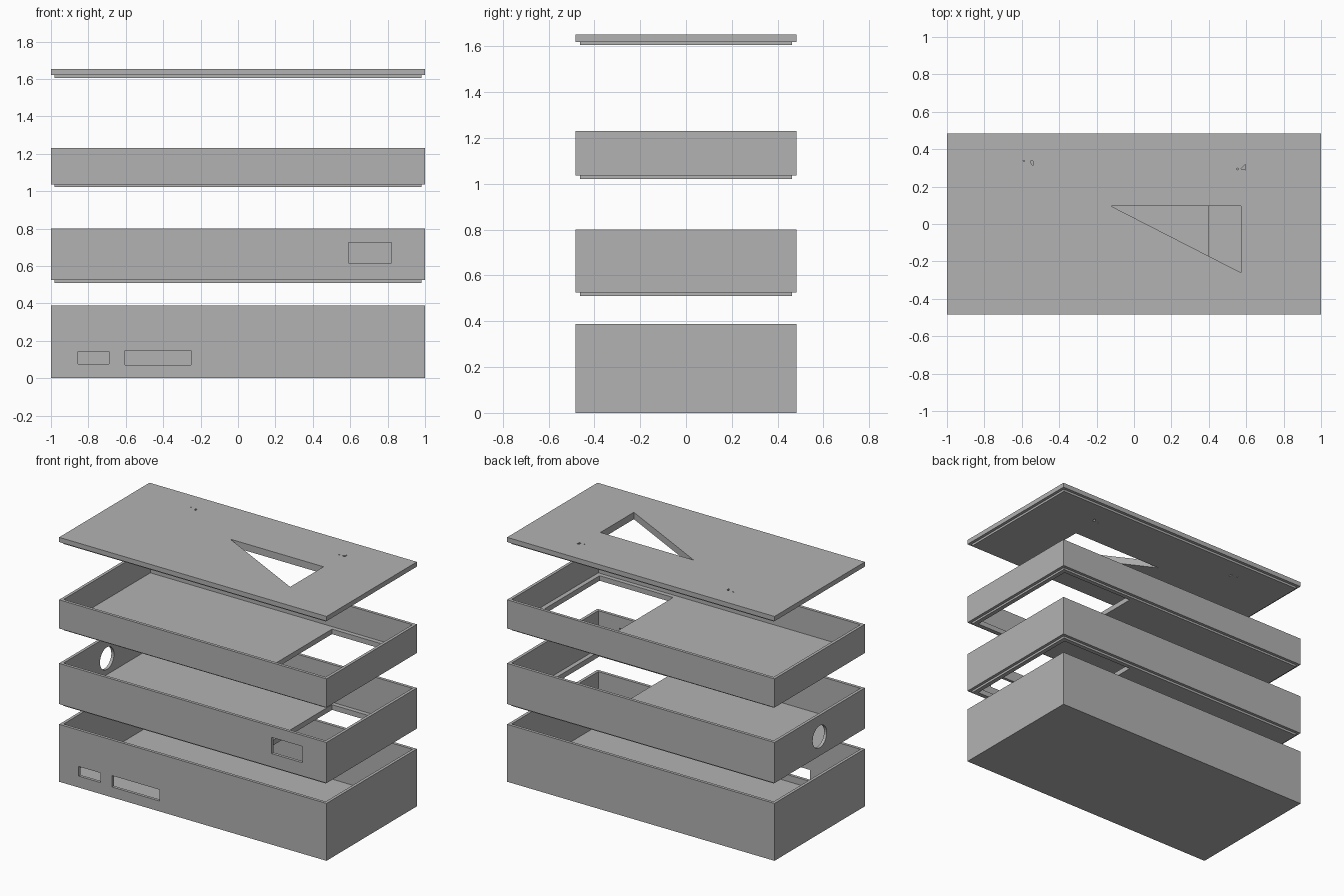
import bpy, bmesh
from mathutils import Matrix, Vector
from math import pi

if "Cube" in bpy.data.objects:
    bpy.data.objects.remove(bpy.data.objects["Cube"], do_unlink=True)

HX, HY = 1.0, 0.483      # half size of the case
WALL = 0.02              # wall thickness, also the inset of each lip
LEDGE = 0.05             # border left around the floor openings
FLOOR = 0.02             # floor thickness above the lip

grey = bpy.data.materials.new("plain grey")
grey.use_nodes = True
colour = (0.448, 0.448, 0.448, 1)
grey.diffuse_color = colour
grey.node_tree.nodes["Principled BSDF"].inputs["Base Color"].default_value = colour


def make(name, bm):
    bmesh.ops.recalc_face_normals(bm, faces=bm.faces)
    mesh = bpy.data.meshes.new(name)
    bm.to_mesh(mesh)
    bm.free()
    mesh.materials.append(grey)
    obj = bpy.data.objects.new(name, mesh)
    bpy.context.collection.objects.link(obj)
    return obj


def box(name, x, y, z):
    bm = bmesh.new()
    centre = [(a + b) / 2 for a, b in (x, y, z)]
    size = [b - a for a, b in (x, y, z)]
    bmesh.ops.create_cube(bm, size=1, matrix=Matrix.Translation(centre) @ Matrix.Diagonal(size + [1]))
    return make(name, bm)


def block(name, inset, z0, z1):
    return box(name, (-HX + inset, HX - inset), (-HY + inset, HY - inset), (z0, z1))


def prism(name, points, z0, z1):
    bm = bmesh.new()
    face = bm.faces.new([bm.verts.new((x, y, z0)) for x, y in points])
    top = bmesh.ops.extrude_face_region(bm, geom=[face])["geom"]
    bmesh.ops.translate(bm, verts=[v for v in top if isinstance(v, bmesh.types.BMVert)],
                        vec=Vector((0, 0, z1 - z0)))
    return make(name, bm)


def combine(obj, tool, operation="DIFFERENCE"):
    tool.hide_render = True
    mod = obj.modifiers.new(operation.title(), "BOOLEAN")
    mod.operation, mod.solver, mod.object = operation, "EXACT", tool
    bpy.context.view_layer.objects.active = obj
    bpy.ops.object.modifier_apply(modifier=mod.name)
    bpy.data.objects.remove(tool, do_unlink=True)


def front_opening(obj, x, z):
    combine(obj, box("cutter", x, (-HY - 0.1, -HY + 0.1), z))


def middle_tray(name, lip_z, z0, z1):
    # Open tray with a stepped lip below and a large floor opening at one end
    tray = block(name, 0, z0, z1)
    combine(tray, block("lip", WALL, lip_z, z0 + 0.01), "UNION")
    combine(tray, block("cutter", WALL, z0 + FLOOR, z1 + 0.1))
    combine(tray, box("cutter", (0.4, HX - LEDGE), (-HY + LEDGE, HY - LEDGE), (lip_z - 0.1, z0 + 0.1)))
    return tray


# Bottom tray with two slots in the front wall
bottom_tray = block("bottom_tray", 0, 0, 0.388)
combine(bottom_tray, block("cutter", WALL, 0.025, 0.5))
front_opening(bottom_tray, (-0.855, -0.69), (0.077, 0.142))
front_opening(bottom_tray, (-0.605, -0.25), (0.07, 0.147))

# Lower middle tray with a front window and a round hole in the end wall
lower_tray = middle_tray("lower_middle_tray", 0.51, 0.525, 0.80)
front_opening(lower_tray, (0.59, 0.82), (0.615, 0.725))
bm = bmesh.new()
bmesh.ops.create_cone(bm, cap_ends=True, segments=32, radius1=0.075, radius2=0.075, depth=0.2,
                      matrix=Matrix.Translation((-HX, 0, 0.655)) @ Matrix.Rotation(pi / 2, 4, "Y"))
combine(lower_tray, make("cutter", bm))

# Upper middle tray
middle_tray("upper_middle_tray", 1.022, 1.036, 1.23)

# Lid with a triangular opening and small pin holes
lid = block("lid", 0, 1.62, 1.652)
combine(lid, block("lip", WALL, 1.605, 1.63), "UNION")
openings = [
    [(-0.125, 0.097), (0.572, 0.097), (0.572, -0.26)],
    [(-0.597, 0.34), (-0.585, 0.34), (-0.585, 0.332)],
    [(-0.555, 0.337), (-0.54, 0.337), (-0.54, 0.312), (-0.547, 0.318)],
    [(0.546, 0.294), (0.555, 0.299), (0.555, 0.289)],
    [(0.572, 0.294), (0.595, 0.318), (0.595, 0.29)],
]
for points in openings:
    combine(lid, prism("cutter", points, 1.5, 1.75))
